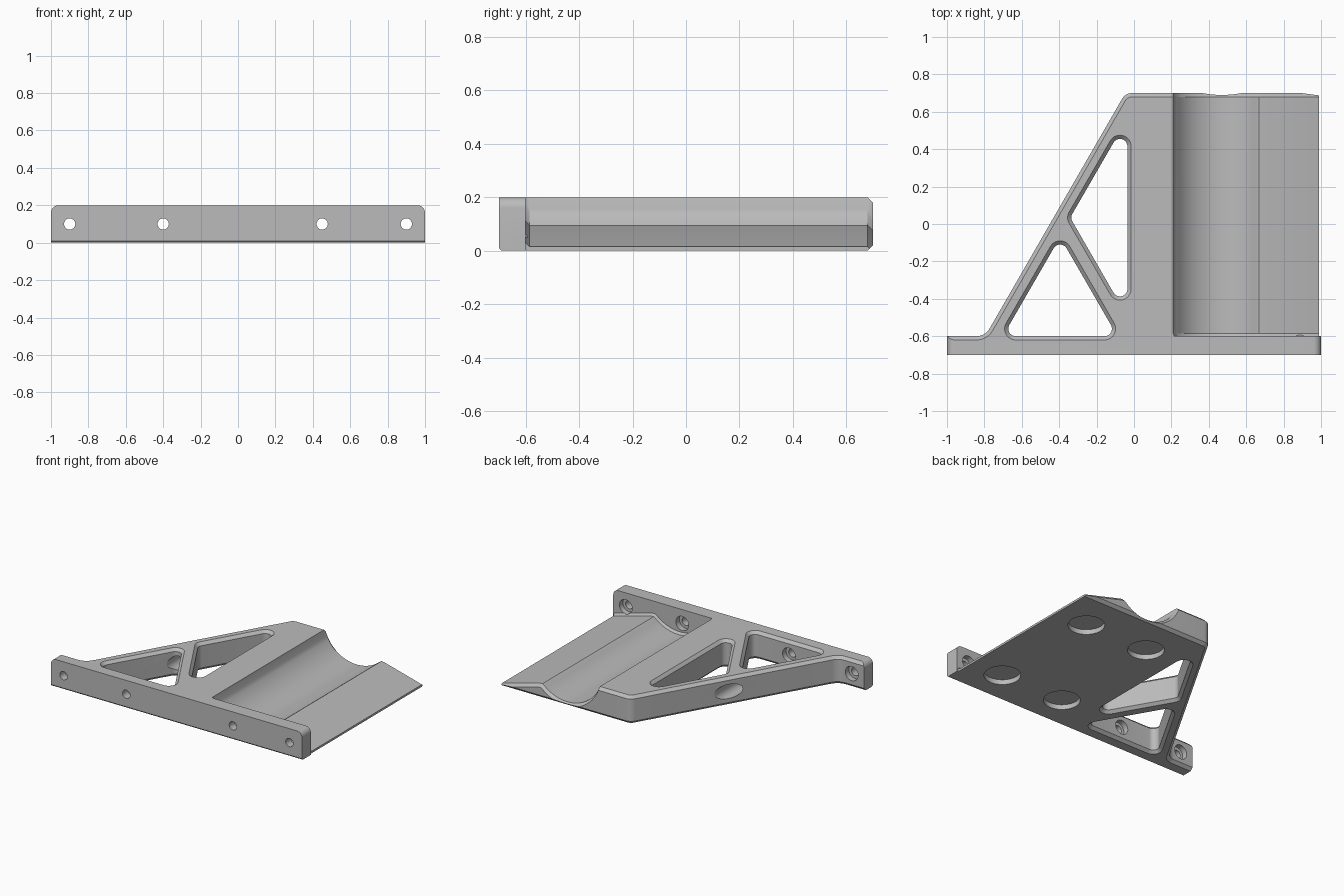
import bpy, bmesh, math
from mathutils import Vector

if "Cube" in bpy.data.objects:
    bpy.data.objects.remove(bpy.data.objects["Cube"])

grey = bpy.data.materials.new("plain grey")
grey.diffuse_color = (0.5, 0.5, 0.5, 1)
grey.use_nodes = True
grey.node_tree.nodes["Principled BSDF"].inputs["Base Color"].default_value = grey.diffuse_color


def loft(name, rings):
    """Closed solid through rings with equal point counts."""
    bm = bmesh.new()
    loops = [[bm.verts.new(p) for p in ring] for ring in rings]
    n = len(loops[0])
    for a, b in zip(loops, loops[1:]):
        for i in range(n):
            j = (i + 1) % n
            bm.faces.new((a[i], a[j], b[j], b[i]))
    bm.faces.new(loops[0][::-1])
    bm.faces.new(loops[-1])
    bmesh.ops.recalc_face_normals(bm, faces=bm.faces)
    me = bpy.data.meshes.new(name)
    bm.to_mesh(me)
    bm.free()
    ob = bpy.data.objects.new(name, me)
    bpy.context.collection.objects.link(ob)
    ob.data.materials.append(grey)
    return ob


def inset_outline(corners, insets, radii, steps=8):
    """Counter-clockwise polygon, each edge moved inward, corners rounded."""
    n = len(corners)
    pts = [Vector(c) for c in corners]
    dirs = [(pts[(i + 1) % n] - pts[i]).normalized() for i in range(n)]
    out = []
    for i in range(n):
        d0, d1 = dirs[i - 1], dirs[i]
        n0, n1 = Vector((-d0.y, d0.x)), Vector((-d1.y, d1.x))
        cross = d0.x * d1.y - d0.y * d1.x
        p, q = pts[i] + n0 * insets[i - 1], pts[i] + n1 * insets[i]
        w = q - p
        c = p + d0 * ((w.x * d1.y - w.y * d1.x) / cross)
        if not radii[i]:
            out.append(c)
            continue
        side = 1 if cross > 0 else -1
        r = radii[i] - side * insets[i]
        turn = d0.angle(d1)
        centre = c - d0 * r * math.tan(turn / 2) + n0 * side * r
        start = -n0 * side * r
        for k in range(steps + 1):
            a = side * turn * k / steps
            out.append(centre + Vector((start.x * math.cos(a) - start.y * math.sin(a),
                                        start.x * math.sin(a) + start.y * math.cos(a))))
    return out


def rounded_triangle(centres, r, steps=10):
    """Counter-clockwise triangle of corner circles."""
    out = []
    for i, c in enumerate(centres):
        a, b = Vector(c) - Vector(centres[i - 1]), Vector(centres[(i + 1) % 3]) - Vector(c)
        a0 = math.atan2(a.y, a.x) - math.pi / 2
        turn = (math.atan2(b.y, b.x) - math.pi / 2 - a0) % (2 * math.pi)
        for k in range(steps + 1):
            t = a0 + turn * k / steps
            out.append((c[0] + r * math.cos(t), c[1] + r * math.sin(t)))
    return out


def circle(r, n=32):
    return [(r * math.cos(2 * math.pi * k / n), r * math.sin(2 * math.pi * k / n)) for k in range(n)]


# Bracket body: outline with chamfered rear and diagonal edges
corners = [(-1, -.7), (1, -.7), (1, -.6), (.99, -.6), (.99, .7), (-.046, .7), (-.796, -.6), (-1, -.6)]
radii = [0, 0, 0, 0, 0, .06, .08, 0]
rings = []
for z, rear, front in [(0, .02, .01), (.01, .01, 0), (.02, 0, 0), (.18, 0, 0), (.2, .02, 0)]:
    ins = [front, 0, 0, 0, rear, rear, rear, 0]
    rings.append([(p.x, p.y, z) for p in inset_outline(corners, ins, radii)])
body = loft("bracket", rings)
cutters = []

# Trough and sloping right side, with a chamfered rear edge
profile = []
for k in range(33):
    x = .2 + .455 * k / 32
    profile.append((x, .3 - math.sqrt(.28 ** 2 - (x - .47) ** 2)))
profile += [(.667, .097), (.685, .096), (1.05, -.001)]
cutters.append(loft("trough_cutter", [
    [(x, -.6, .4), (x, -.6, z + .015), (x, -.585, z), (x, .68, z), (x, .78, z - .1), (x, .78, .4)]
    for x, z in profile]))

# Triangular windows, chamfered above and below
for tri in ([(-.075, .415), (-.295, .034), (-.075, -.347)],
            [(-.395, -.15), (-.632, -.56), (-.158, -.56)]):
    cutters.append(loft("window_cutter", [
        [(x, y, z) for x, y in rounded_triangle(tri, r)]
        for z, r in ((-.01, .07), (.02, .04), (.18, .04), (.21, .07))]))

# Screw holes with counterbores; one bore runs on through the diagonal arm
for x, end in ((-.9, -.5), (-.4, .3), (.45, -.5), (.9, -.5)):
    cutters.append(loft("screw_cutter", [
        [(x + u, y, .1 + v) for u, v in circle(r)]
        for y, r in ((-.8, .03), (-.64, .03), (-.64, .051), (end, .051))]))

# Round pockets underneath
for x in (.235, .74):
    for y in (-.45, .4):
        cutters.append(loft("pocket_cutter", [
            [(x + u, y + v, z) for u, v in circle(.12, 48)] for z in (-.05, .035)]))

# Rounded upper ends of the mounting plate
for s in (-1, 1):
    arc = [(.96 + .04 * math.cos(a), .16 + .04 * math.sin(a))
           for a in (math.pi / 16 * k for k in range(9))]
    shape = [(1.05, .16)] + arc + [(.96, .25), (1.05, .25)]
    cutters.append(loft("corner_cutter", [[(s * x, y, z) for x, z in shape] for y in (-.75, -.598)]))

# Apply the cuts
bpy.context.view_layer.objects.active = body
body.select_set(True)
for c in cutters:
    c.hide_render = True
    m = body.modifiers.new("cut", "BOOLEAN")
    m.operation, m.solver, m.object = "DIFFERENCE", "EXACT", c
    bpy.ops.object.modifier_apply(modifier=m.name)
    bpy.data.objects.remove(c)
bpy.ops.object.select_all(action="DESELECT")
body.select_set(True)
bpy.ops.object.shade_smooth_by_angle(angle=math.radians(25))
